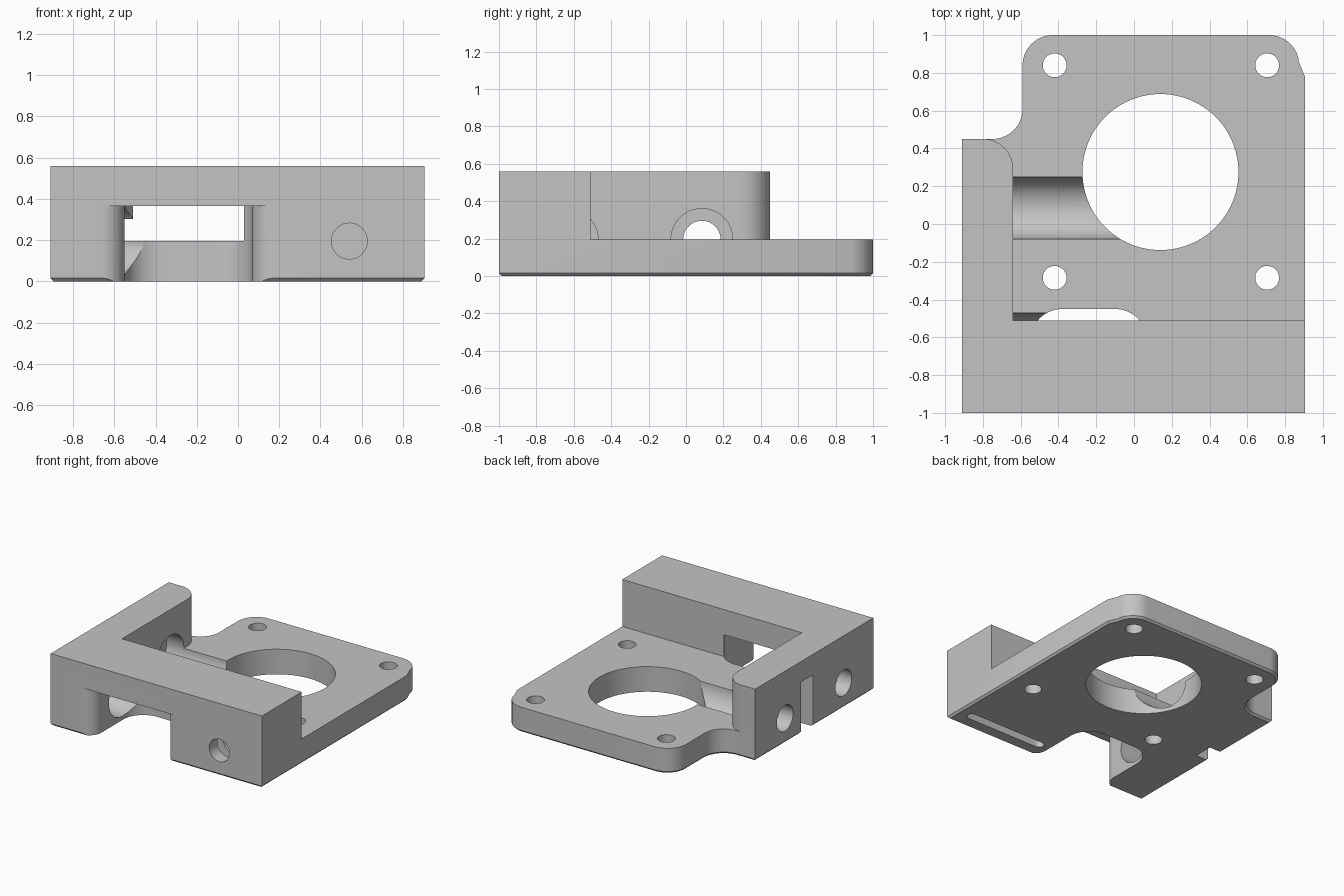
import bpy, bmesh, math
from mathutils import Matrix, Vector

if "Cube" in bpy.data.objects:
    bpy.data.objects.remove(bpy.data.objects["Cube"], do_unlink=True)

grey = bpy.data.materials.new("plain grey")
grey.use_nodes = True
grey.diffuse_color = (0.55, 0.55, 0.55, 1)
grey.node_tree.nodes["Principled BSDF"].inputs["Base Color"].default_value = (0.55, 0.55, 0.55, 1)


def arc(cx, cy, r, a0, a1, n=14):
    """Points along an arc, angles in degrees."""
    steps = [math.radians(a0 + (a1 - a0) * i / n) for i in range(n + 1)]
    return [(cx + r * math.cos(a), cy + r * math.sin(a)) for a in steps]


def make_object(name, bm):
    bmesh.ops.recalc_face_normals(bm, faces=bm.faces)
    mesh = bpy.data.meshes.new(name)
    bm.to_mesh(mesh)
    bm.free()
    mesh.materials.append(grey)
    ob = bpy.data.objects.new(name, mesh)
    bpy.context.collection.objects.link(ob)
    return ob


def prism(name, outline, z0, z1, chamfer=0):
    """Plan outline raised from z0 to z1, with an optional bottom chamfer."""
    bm = bmesh.new()
    base = bm.faces.new([bm.verts.new((x, y, z0)) for x, y in outline])
    new = bmesh.ops.extrude_face_region(bm, geom=[base])["geom"]
    for v in new:
        if isinstance(v, bmesh.types.BMVert):
            v.co.z = z1
    if chamfer:
        rim = [e for e in bm.edges if all(abs(v.co.z - z0) < 1e-5 for v in e.verts)]
        bmesh.ops.bevel(bm, geom=rim, offset=chamfer, segments=1, affect='EDGES')
    return make_object(name, bm)


def cylinder(name, start, end, r, segments=64):
    start, end = Vector(start), Vector(end)
    axis = end - start
    turn = axis.to_track_quat('Z', 'Y').to_matrix().to_4x4()
    bm = bmesh.new()
    bmesh.ops.create_cone(bm, cap_ends=True, segments=segments, radius1=r, radius2=r,
                          depth=axis.length,
                          matrix=Matrix.Translation((start + end) / 2) @ turn)
    return make_object(name, bm)


def box(name, x0, x1, y0, y1, z0, z1):
    return prism(name, [(x0, y0), (x1, y0), (x1, y1), (x0, y1)], z0, z1)


# Whole footprint as a solid block
footprint = ([(-0.91, -1), (0.905, -1), (0.905, 0.78), (0.872, 0.86)]
             + arc(0.715, 0.84, 0.16, 15, 90)
             + arc(-0.43, 0.84, 0.16, 90, 180)
             + arc(-0.75, 0.61, 0.16, 0, -90)
             + [(-0.91, 0.45)])
body = prism("motor_bracket", footprint, 0, 0.56, chamfer=0.015)

cutters = []

# Open space above the plate, leaving the L-shaped wall
pocket = ([(-0.64, -0.51), (1.1, -0.51), (1.1, 1.1), (-1.1, 1.1), (-1.1, 0.4505)]
          + arc(-0.80, 0.2905, 0.16, 90, 0))
cutters.append(prism("pocket_cutter", pocket, 0.195, 0.8))

# Front window with flared mouth and rounded rear corners
window = ([(-0.66, -1.1)] + arc(-0.66, -0.89, 0.11, -90, 0)
          + arc(-0.38, -0.62, 0.17, 180, 90)
          + arc(-0.10, -0.62, 0.17, 90, 0)
          + arc(0.17, -0.90, 0.10, 180, 270) + [(0.17, -1.1)])
cutters.append(prism("window_cutter", window, -0.1, 0.365))

# Large motor opening and four screw holes
cutters.append(cylinder("motor_opening_cutter", (0.14, 0.275, -0.1), (0.14, 0.275, 0.7), 0.413, 96))
for x in (-0.42, 0.705):
    for y in (-0.285, 0.84):
        cutters.append(cylinder("screw_hole_cutter", (x, y, -0.1), (x, y, 0.3), 0.063, 40))

# Rod holes through the side wall, each with a wider bore inside
for y, reach in ((0.085, 0.1), (-0.635, -0.25)):
    cutters.append(cylinder("rod_hole_cutter", (-1.1, y, 0.195), (-0.5, y, 0.195), 0.1))
    cutters.append(cylinder("rod_bore_cutter", (-0.79, y, 0.195), (reach, y, 0.195), 0.165))

# Blind front hole, slot under the front bar and slot in the side wall
cutters.append(cylinder("front_hole_cutter", (0.54, -1.1, 0.195), (0.54, -0.7, 0.195), 0.087))
slot = arc(0.79, -0.865, 0.035, -90, 90, 8) + arc(0.16, -0.865, 0.035, 90, 270, 8)
cutters.append(prism("bottom_slot_cutter", slot, -0.1, 0.34))
cutters.append(box("side_slot_cutter", -1.1, -0.80, -0.26, -0.11, -0.1, 0.40))

for cutter in cutters:
    cutter.hide_render = True
    mod = body.modifiers.new(cutter.name, 'BOOLEAN')
    mod.operation = 'DIFFERENCE'
    mod.solver = 'EXACT'
    mod.object = cutter

# Apply the cuts, drop the cutters and shade
bpy.context.view_layer.objects.active = body
body.select_set(True)
for mod in list(body.modifiers):
    bpy.ops.object.modifier_apply(modifier=mod.name)
for cutter in cutters:
    bpy.data.objects.remove(cutter, do_unlink=True)
bpy.ops.object.shade_smooth_by_angle(angle=math.radians(30))
